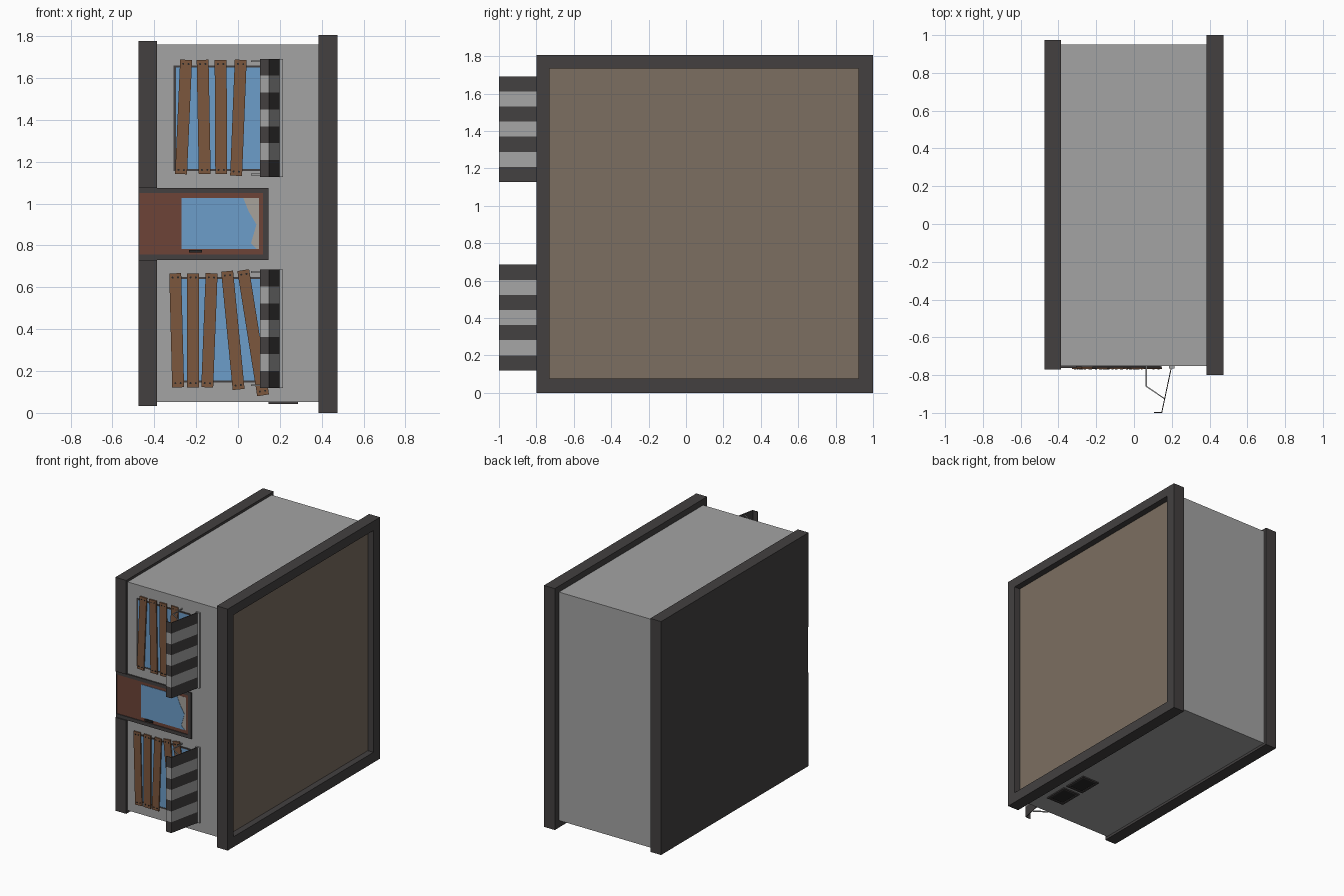
import bpy, bmesh, math
from mathutils import Vector

if "Cube" in bpy.data.objects:
    bpy.data.objects.remove(bpy.data.objects["Cube"])


def material(name, r, g, b):
    m = bpy.data.materials.new(name)
    m.diffuse_color = (r, g, b, 1)
    m.use_nodes = True
    m.node_tree.nodes["Principled BSDF"].inputs["Base Color"].default_value = m.diffuse_color
    return m


WALL = material("wall_grey", .37, .37, .37)
DARK = material("charcoal", .056, .051, .051)
ROOF = material("roof_tan", .2, .157, .12)
GLASS = material("glass_blue", .15, .34, .59)
WOOD = material("plank_brown", .2, .095, .048)
DOOR = material("door_red_brown", .153, .056, .039)
INSIDE = material("pale_interior", .39, .36, .33)
BLACK = material("nail_black", .02, .02, .02)


def finish(name, bm, mats):
    bmesh.ops.recalc_face_normals(bm, faces=bm.faces)
    me = bpy.data.meshes.new(name)
    bm.to_mesh(me)
    bm.free()
    for m in mats:
        me.materials.append(m)
    ob = bpy.data.objects.new(name, me)
    bpy.context.collection.objects.link(ob)
    return ob


def add_prism(bm, pts, axis, a, b, index=0):
    """Extrude a 2D outline along an axis from a to b."""
    def place(p, t):
        return {'x': (t, p[0], p[1]), 'y': (p[0], t, p[1]), 'z': (p[0], p[1], t)}[axis]
    lo = [bm.verts.new(place(p, a)) for p in pts]
    hi = [bm.verts.new(place(p, b)) for p in pts]
    n = len(pts)
    faces = [bm.faces.new(lo[::-1]), bm.faces.new(hi)]
    faces += [bm.faces.new((lo[i], lo[(i + 1) % n], hi[(i + 1) % n], hi[i])) for i in range(n)]
    for f in faces:
        f.material_index = index


def prism(name, pts, axis, a, b, mat):
    bm = bmesh.new()
    add_prism(bm, pts, axis, a, b)
    return finish(name, bm, [mat])


def rect(u0, u1, v0, v1):
    return [(u0, v0), (u1, v0), (u1, v1), (u0, v1)]


def box(name, x0, x1, y0, y1, z0, z1, mat):
    return prism(name, rect(x0, x1, z0, z1), 'y', y0, y1, mat)


def frame(name, outer, inner, axis, a, b, mat):
    """Rectangular ring: four mitred bars between two rectangles."""
    bm = bmesh.new()
    o, i = rect(*outer), rect(*inner)
    for k in range(4):
        j = (k + 1) % 4
        add_prism(bm, [o[k], o[j], i[j], i[k]], axis, a, b)
    bmesh.ops.remove_doubles(bm, verts=bm.verts, dist=1e-5)
    # drop the hidden faces inside the mitres
    inner_faces = [f for f in bm.faces if any(
        g is not f and set(g.verts) == set(f.verts) for g in f.verts[0].link_faces)]
    bmesh.ops.delete(bm, geom=inner_faces, context='FACES')
    return finish(name, bm, [mat])


# Main building block
box("walls", -.39, .39, -.752, .95, .052, 1.76, WALL)

# Foundation slab with a notch for the doorway
prism("foundation", [(-.77, .033), (.973, .033), (.973, 1.778), (-.77, 1.778),
                     (-.77, 1.075), (-.745, 1.075), (-.745, .73), (-.77, .73)],
      'x', -.475, -.386, DARK)

# Roof rim and sunken roof panel
frame("roof_rim", (-.8, 1, 0, 1.805), (-.73, .922, .077, 1.735), 'x', .385, .475, DARK)
box("roof_panel", .386, .428, -.735, .927, .07, 1.74, ROOF)

# Door
frame("door_frame", (-.475, .145, .73, 1.075), (-.47, .12, .756, 1.05), 'y', -.762, -.744, DARK)
box("door_leaf", -.472, .122, -.756, -.744, .75, 1.055, DOOR)
box("door_interior", -.27, .1, -.757, -.75, .782, 1.027, INSIDE)
prism("door_glass", [(-.27, .782), (.09, .782), (.062, .81), (.088, .9), (.05, .965),
                     (.025, 1.027), (-.27, 1.027)], 'y', -.759, -.755, GLASS)
box("door_handle", -.235, -.172, -.768, -.754, .766, .779, BLACK)


# Boards nailed over the windows
def plank(name, x_top, z_top, x_bot, z_bot, y):
    top, bot = Vector((x_top, z_top)), Vector((x_bot, z_bot))
    d = (top - bot).normalized()
    s = Vector((d.y, -d.x)) * .0285
    prism(name, [bot - s, bot + s, top + s, top - s], 'y', y - .009, y, WOOD)
    bm = bmesh.new()
    for end in (top - d * .02, bot + d * .02):
        for k in (-.45, .45):
            c = end + s * k
            pts = [(c.x + .005 * math.cos(t * math.pi / 4), c.y + .005 * math.sin(t * math.pi / 4))
                   for t in range(8)]
            add_prism(bm, pts, 'y', y - .011, y - .007)
    finish(name + "_nails", bm, [BLACK])


boards = {
    "upper": [(-.248, 1.687, -.272, 1.141), (-.169, 1.687, -.159, 1.141),
              (-.083, 1.687, -.08, 1.141), (.013, 1.687, -.009, 1.133)],
    "lower": [(-.3, .667, -.286, .122), (-.214, .667, -.214, .122), (-.126, .667, -.147, .122),
              (-.052, .677, .003, .112), (.025, .682, .12, .084)],
}


# Striped awning: wall strip, sloped sheet, hanging valance and two arms
def awning(name, z0):
    z1 = z0 + .565
    box(name + "_wall_strip", .185, .215, -.764, -.75, z0, z1, WALL)
    outline = [(.2, -.76), (.149, -1), (.106, -1), (.106, -.996), (.145, -.996), (.195, -.76)]
    bm = bmesh.new()
    for i in range(7):
        add_prism(bm, outline, 'z', z0 + (z1 - z0) * i / 7, z0 + (z1 - z0) * (i + 1) / 7, i % 2)
    finish(name + "_sheet", bm, [DARK, WALL])
    arm = [(.062, -.75), (.062, -.861), (.16, -.927), (.163, -.922), (.068, -.858), (.068, -.75)]
    for k, z in enumerate((z0 + .008, z1 - .016)):
        prism(f"{name}_arm_{k + 1}", arm, 'z', z, z + .008, WALL)


# Both boarded windows with cracked glass
for level, z in (("upper", 1.155), ("lower", .145)):
    h = .505
    frame(level + "_window_frame", (-.307, .135, z, z + h), (-.297, .125, z + .01, z + h - .01),
          'y', -.758, -.75, DARK)
    box(level + "_window_interior", -.3, .13, -.754, -.75, z + .005, z + h - .005, INSIDE)
    prism(level + "_window_glass",
          [(-.3, z + .005), (.127, z + .005), (.127, z + .08), (.105, z + .14), (.118, z + .2),
           (.108, z + .29), (.127, z + .36), (.127, z + h - .005), (-.3, z + h - .005)],
          'y', -.756, -.753, GLASS)
    for i, p in enumerate(boards[level]):
        plank(f"{level}_plank_{i + 1}", *p, -.758 - .0004 * i)
    awning(level + "_awning", z - .028 if level == "upper" else z - .025)

# Two vents on the side wall
for i, y in enumerate((-.51, -.3)):
    frame(f"vent_frame_{i + 1}", (.145, .287, y - .09, y + .09), (.16, .272, y - .075, y + .075),
          'z', .043, .054, DARK)
    box(f"vent_panel_{i + 1}", .158, .274, y - .077, y + .077, .048, .054, BLACK)
